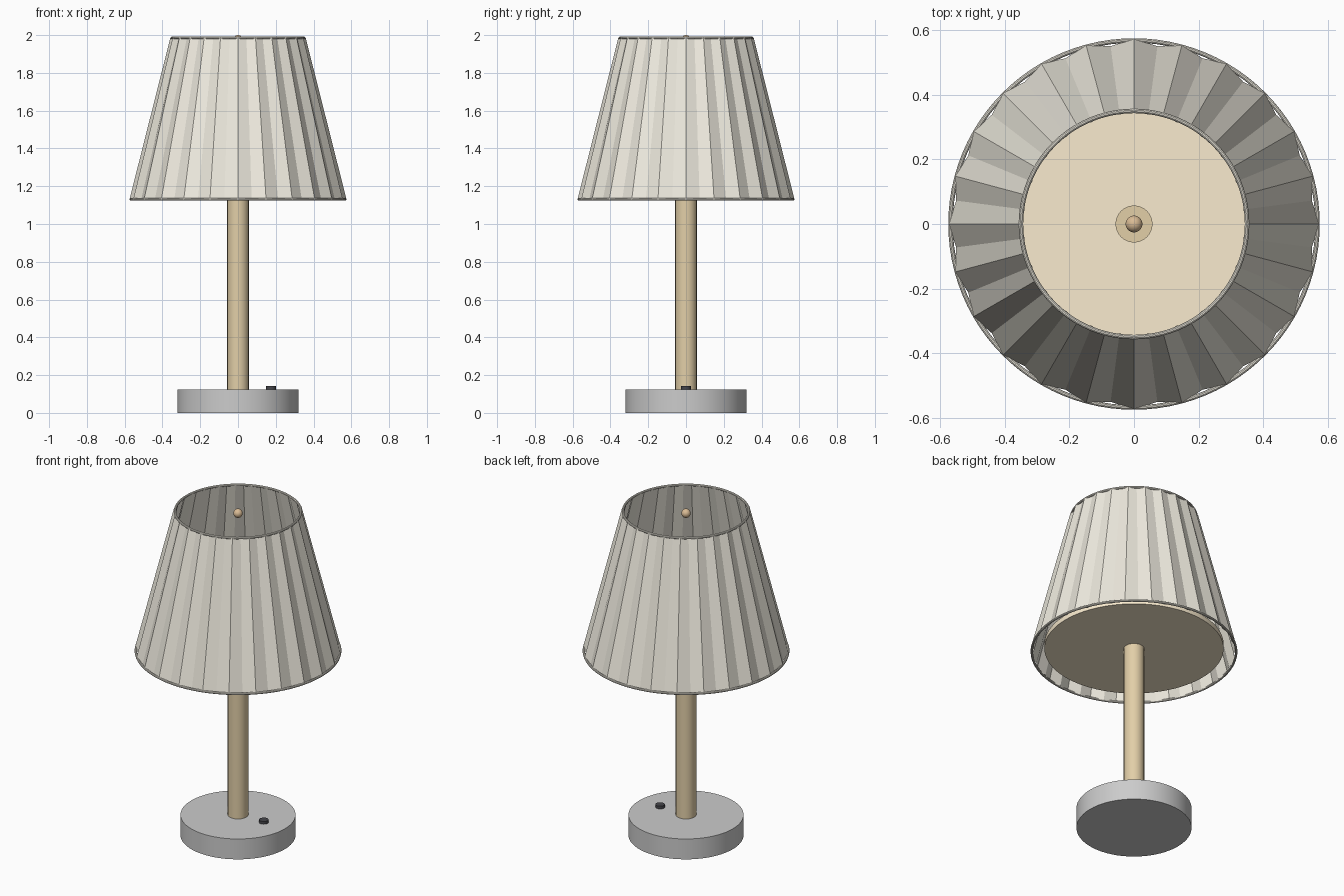
import bpy, bmesh, math

if "Cube" in bpy.data.objects:
    bpy.data.objects.remove(bpy.data.objects["Cube"])


def material(name, rgb):
    mat = bpy.data.materials.new(name)
    mat.diffuse_color = (*rgb, 1)
    mat.use_nodes = True
    mat.node_tree.nodes["Principled BSDF"].inputs["Base Color"].default_value = mat.diffuse_color
    return mat


def finish(name, mat=None):
    obj = bpy.context.object
    obj.name = name
    if mat:
        obj.data.materials.append(mat)
    bpy.ops.object.shade_smooth_by_angle(angle=math.radians(35))
    return obj


def cylinder(name, r, z0, z1, x=0, mat=None, sides=64):
    bpy.ops.mesh.primitive_cylinder_add(vertices=sides, radius=r, depth=z1 - z0,
                                        location=(x, 0, (z0 + z1) / 2))
    return finish(name, mat)


def ring(name, r, z, mat):
    bpy.ops.mesh.primitive_torus_add(major_radius=r, minor_radius=0.007,
                                     major_segments=96, minor_segments=10,
                                     location=(0, 0, z))
    return finish(name, mat)


fabric = material("linen", (0.85, 0.82, 0.73))
brass = material("brass", (0.76, 0.62, 0.39))
glow = material("diffuser_cream", (0.95, 0.83, 0.62))
copper = material("copper", (0.70, 0.50, 0.30))
black = material("black", (0.06, 0.06, 0.07))

# Base, switch and stem
cylinder("base", 0.32, 0, 0.125)
cylinder("switch_button", 0.026, 0.12, 0.142, x=0.175, mat=black, sides=32)
cylinder("stem", 0.057, 0.12, 1.21, mat=brass)

# Diffuser plate inside the shade
cylinder("diffuser", 0.498, 1.15, 1.18, mat=glow, sides=96)

# Pleated shade: zigzag loops bridged from bottom to top
PLEATS = 24
bm = bmesh.new()
loops = []
for ridge, valley, z in ((0.575, 0.555, 1.128), (0.358, 0.341, 1.987)):
    loop = []
    for i in range(PLEATS * 2):
        a = math.pi * i / PLEATS
        r = valley if i % 2 else ridge
        loop.append(bm.verts.new((r * math.cos(a), r * math.sin(a), z)))
    loops.append(loop)
low, high = loops
for i in range(PLEATS * 2):
    j = (i + 1) % (PLEATS * 2)
    bm.faces.new((low[i], low[j], high[j], high[i]))
mesh = bpy.data.meshes.new("pleated_shade")
bm.to_mesh(mesh)
bm.free()
mesh.materials.append(fabric)
shade = bpy.data.objects.new("pleated_shade", mesh)
bpy.context.collection.objects.link(shade)

# Wire rims of the shade
ring("bottom_rim", 0.568, 1.131, fabric)
ring("top_rim", 0.350, 1.985, fabric)

# Finial ball
bpy.ops.mesh.primitive_uv_sphere_add(segments=32, ring_count=16, radius=0.026,
                                     location=(0, 0, 1.974))
finish("finial", copper)
